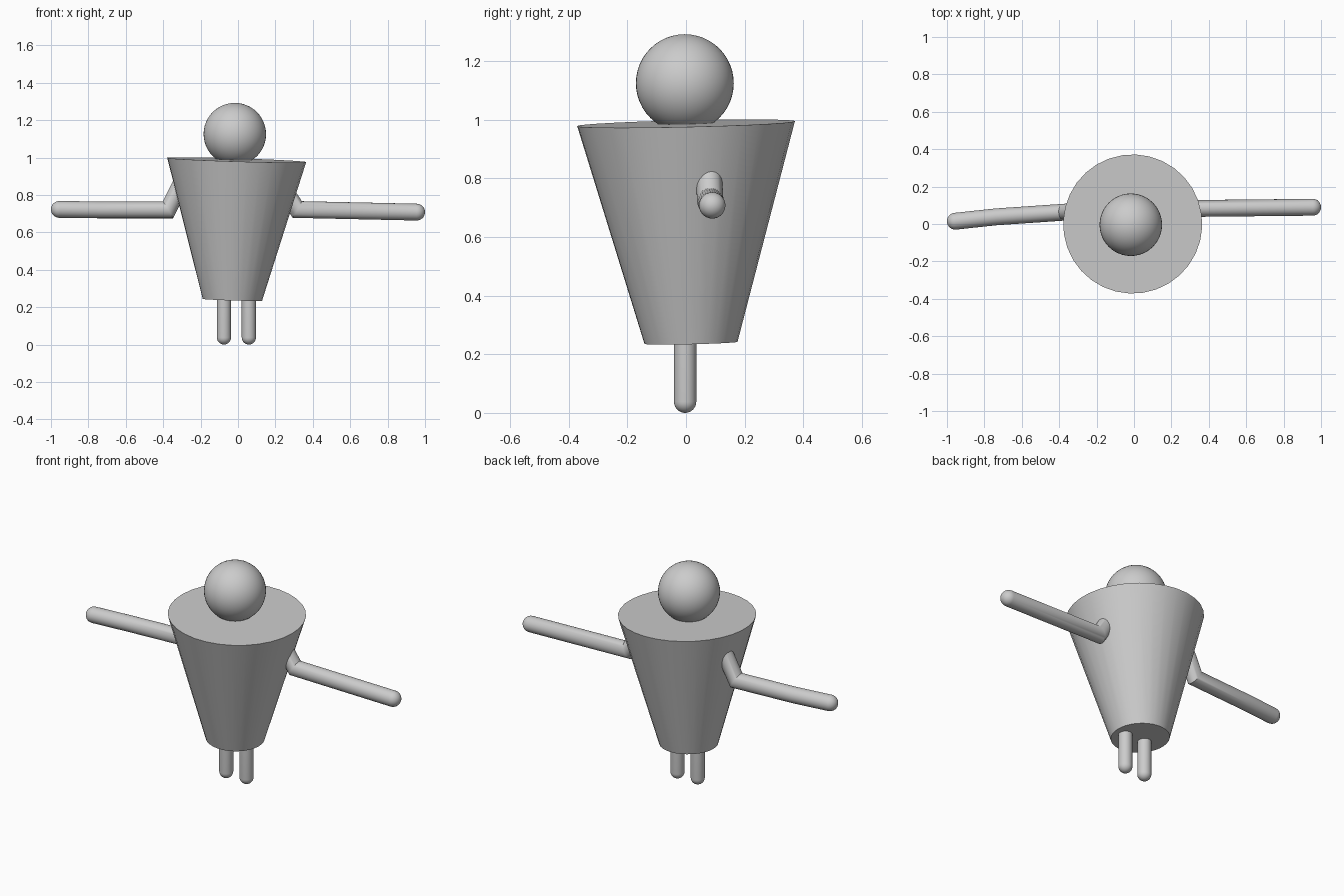
import bpy
import bmesh
import math
from mathutils import Vector

cube = bpy.data.objects.get("Cube")
if cube:
    bpy.data.objects.remove(cube, do_unlink=True)

SIDES = 32
GREY = (0.6, 0.6, 0.6, 1)
grey = bpy.data.materials.new("plain grey")
grey.use_nodes = True
grey.diffuse_color = GREY
grey.node_tree.nodes["Principled BSDF"].inputs["Base Color"].default_value = GREY


def finish(obj, name):
    """Name, colour and smooth a part."""
    obj.name = obj.data.name = name
    obj.data.materials.clear()
    obj.data.materials.append(grey)
    bpy.ops.object.select_all(action="DESELECT")
    obj.select_set(True)
    bpy.context.view_layer.objects.active = obj
    bpy.ops.object.shade_smooth_by_angle(angle=math.radians(35))


def limb(name, path, radius, cap_steps=8):
    """Tube along a path with mitred bends and a round far end."""
    pts = [Vector(p) for p in path]
    dirs = [(b - a).normalized() for a, b in zip(pts, pts[1:])]
    pts[-1] -= dirs[-1] * radius
    # first ring, square to the first segment
    side = dirs[0].orthogonal().normalized()
    up = dirs[0].cross(side)
    turns = [2 * math.pi * i / SIDES for i in range(SIDES)]
    ring = [pts[0] + radius * (side * math.cos(t) + up * math.sin(t)) for t in turns]
    rings = [ring]
    # slide the ring along each segment to the mitre plane at its end
    for i, d in enumerate(dirs):
        p = pts[i + 1]
        n = (d + dirs[i + 1]).normalized() if i + 1 < len(dirs) else d
        ring = [v + d * ((p - v).dot(n) / d.dot(n)) for v in ring]
        rings.append(ring)
    # rounded tip
    for k in range(1, cap_steps):
        a = math.pi / 2 * k / cap_steps
        shift = dirs[-1] * radius * math.sin(a)
        rings.append([p + (v - p) * math.cos(a) + shift for v in ring])

    bm = bmesh.new()
    rows = [[bm.verts.new(v) for v in r] for r in rings]
    for low, high in zip(rows, rows[1:]):
        for i in range(SIDES):
            j = (i + 1) % SIDES
            bm.faces.new((low[i], low[j], high[j], high[i]))
    bm.faces.new(rows[0])
    tip = bm.verts.new(p + dirs[-1] * radius)
    for i in range(SIDES):
        bm.faces.new((rows[-1][i], rows[-1][(i + 1) % SIDES], tip))
    bmesh.ops.recalc_face_normals(bm, faces=bm.faces)
    mesh = bpy.data.meshes.new(name)
    bm.to_mesh(mesh)
    bm.free()
    obj = bpy.data.objects.new(name, mesh)
    bpy.context.collection.objects.link(obj)
    finish(obj, name)


# Body: slightly tilted cone, wide at the shoulders
hem = Vector((-0.03, 0.017, 0.239))
shoulders = Vector((-0.007, 0, 0.987))
axis = shoulders - hem
bpy.ops.mesh.primitive_cone_add(vertices=SIDES, radius1=0.159, radius2=0.372,
                                depth=axis.length, location=(hem + shoulders) / 2)
body = bpy.context.object
body.rotation_euler = axis.to_track_quat("Z", "Y").to_euler()
finish(body, "body")

# Head
bpy.ops.mesh.primitive_uv_sphere_add(segments=48, ring_count=24, radius=0.167,
                                     location=(-0.017, -0.004, 1.125))
finish(bpy.context.object, "head")

# Legs
for name, x in (("right_leg", -0.075), ("left_leg", 0.058)):
    limb(name, [(x, -0.003, 0.32), (x, -0.003, 0)], 0.038)

# Arms: short upper arm, bent elbow, long forearm
limb("right_arm", [(-0.29, 0.07, 0.89), (-0.375, 0.063, 0.72),
                   (-0.74, 0.038, 0.72), (-1, 0.01, 0.723)], 0.045)
limb("left_arm", [(0.23, 0.075, 0.855), (0.317, 0.083, 0.722),
                  (1, 0.09, 0.707)], 0.045)
